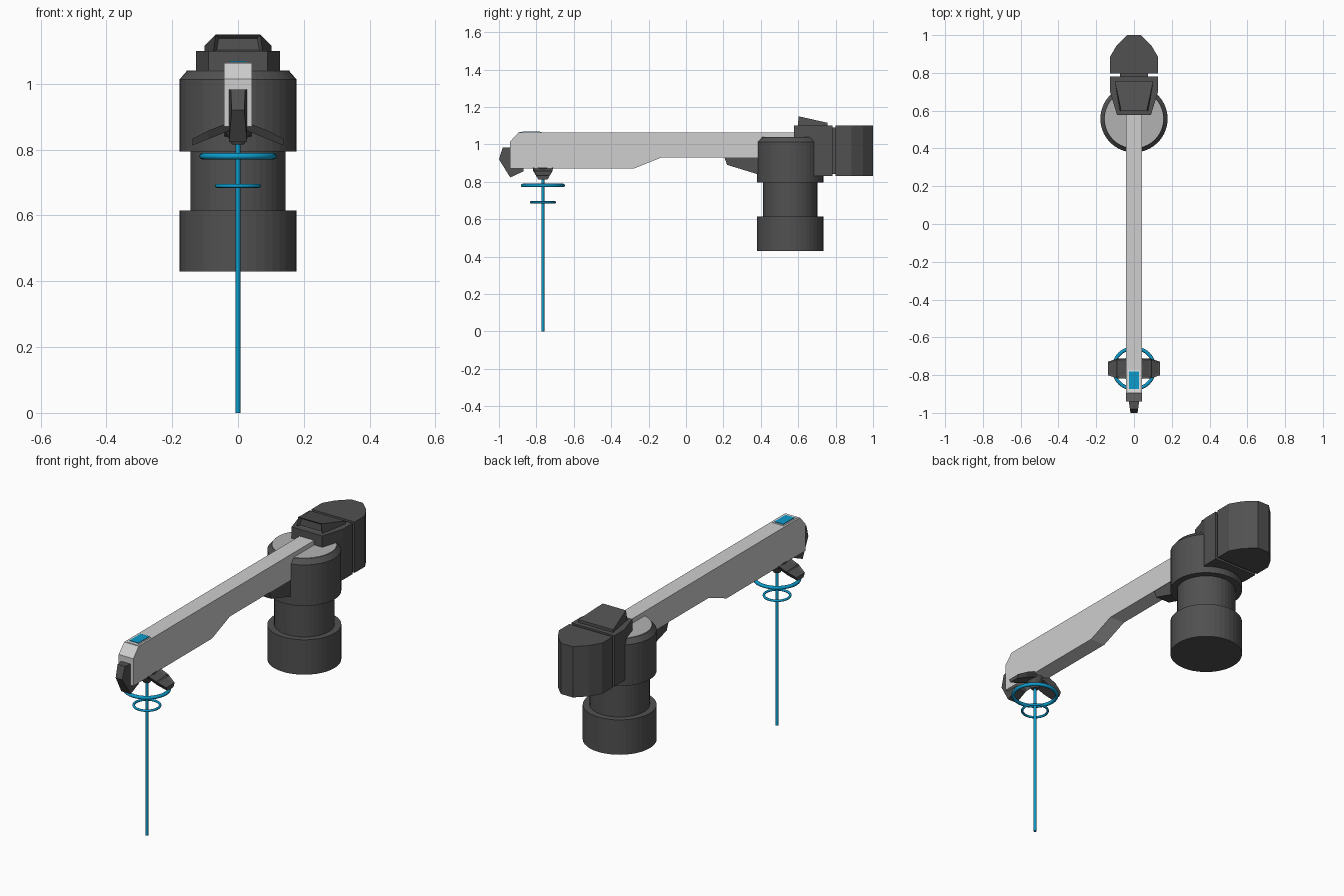
import bpy, bmesh, math

if "Cube" in bpy.data.objects:
    bpy.data.objects.remove(bpy.data.objects["Cube"])


def material(name, rgb):
    m = bpy.data.materials.new(name)
    m.diffuse_color = (*rgb, 1)
    m.use_nodes = True
    m.node_tree.nodes["Principled BSDF"].inputs["Base Color"].default_value = m.diffuse_color
    return m


DARK = material("dark grey", (0.082, 0.082, 0.082))
LIGHT = material("light grey", (0.62, 0.62, 0.62))
MID = material("mid grey", (0.45, 0.45, 0.45))
WHITE = material("off white", (0.78, 0.78, 0.78))
BLUE = material("blue", (0.004, 0.33, 0.6))


def loft(name, sections, mat, inset=None):
    """Join equal-length point loops into a closed solid.
    inset = (direction, thickness, depth) recesses faces looking that way."""
    bm = bmesh.new()
    loops = [[bm.verts.new(p) for p in s] for s in sections]
    n = len(loops[0])
    for a, b in zip(loops, loops[1:]):
        for i in range(n):
            j = (i + 1) % n
            bm.faces.new((a[i], a[j], b[j], b[i]))
    bm.faces.new(loops[0][::-1])
    bm.faces.new(loops[-1])
    bmesh.ops.recalc_face_normals(bm, faces=bm.faces)
    if inset:
        d, thick, depth = inset
        bm.normal_update()
        picked = [f for f in bm.faces
                  if sum(f.normal[k] * d[k] for k in range(3)) > 0.8]
        bmesh.ops.inset_individual(bm, faces=picked, thickness=thick, depth=depth)
    me = bpy.data.meshes.new(name)
    bm.to_mesh(me)
    bm.free()
    me.materials.append(mat)
    ob = bpy.data.objects.new(name, me)
    bpy.context.collection.objects.link(ob)
    return ob


def side_prism(name, pts, half, mat):
    """Extrude a (y, z) side profile across x."""
    return loft(name, [[(x, y, z) for y, z in pts] for x in (-half, half)], mat)


def plan_prism(name, half_pts, z0, z1, mat):
    """Extrude a plan given by its +x half, mirrored over x = 0."""
    pts = half_pts + [(-x, y) for x, y in reversed(half_pts)]
    return loft(name, [[(x, y, z) for x, y in pts] for z in (z0, z1)], mat)


def turned(name, y, rings, mat, n=32):
    """Turned solid about a vertical axis from (radius, z) rings."""
    return loft(name, [[(r * math.cos(2 * math.pi * i / n),
                         y + r * math.sin(2 * math.pi * i / n), z)
                        for i in range(n)] for r, z in rings], mat)


# Shoulder tower: wide foot, narrow waist, chamfered head with paler cap
TY = 0.557
turned("tower", TY, [(0.178, 0.43), (0.178, 0.615), (0.145, 0.615), (0.145, 0.795),
                     (0.178, 0.795), (0.178, 1.013), (0.157, 1.037)], DARK, 40)
turned("tower_cap", TY, [(0.156, 1.034), (0.156, 1.04)], MID, 40)

# Long arm and the bracket below it
side_prism("arm", [(-0.94, 0.87), (-0.94, 1.015), (-0.895, 1.064), (0.62, 1.064),
                   (0.62, 0.93), (-0.13, 0.93), (-0.28, 0.87)], 0.043, LIGHT)
side_prism("arm_bracket", [(0.205, 0.93), (0.22, 0.89), (0.40, 0.835), (0.42, 0.93)],
           0.041, DARK)

# Nose on the arm tip, narrowing forwards
nose = side_prism("nose", [(-0.935, 0.983), (-0.98, 0.983), (-1.0, 0.92), (-0.94, 0.823),
                           (-0.87, 0.855), (-0.87, 0.875), (-0.935, 0.875)], 1, DARK)
for v in nose.data.vertices:
    v.co.x *= 0.019 + 0.14 * min(v.co.y + 1.0, 0.065)

# Display on top of the arm tip
plan_prism("display_frame", [(0.033, -0.89), (0.033, -0.772)], 1.06, 1.066, WHITE)
plan_prism("display", [(0.026, -0.873), (0.026, -0.78)], 1.06, 1.069, BLUE)

# Motor housing behind the tower, neck and rounded rear block
plan_prism("housing", [(0.09, 0.578), (0.127, 0.70), (0.127, 0.782)], 0.83, 1.10, DARK)
plan_prism("neck", [(0.074, 0.77), (0.074, 0.81)], 0.84, 1.09, DARK)
plan_prism("rear_block", [(0.127, 0.798), (0.127, 0.885), (0.092, 0.945), (0.035, 1.0)],
           0.83, 1.10, DARK)

# Sloping hood on the housing with a slot in its front face
loft("hood", [[(-0.075, 0.598, 1.095), (0.075, 0.598, 1.095),
               (0.068, 0.602, 1.15), (-0.068, 0.602, 1.15)],
              [(-0.102, 0.757, 1.095), (0.102, 0.757, 1.095),
               (0.102, 0.757, 1.115), (-0.102, 0.757, 1.115)]],
     DARK, ((0, -1, 0), 0.014, -0.015))

# Tool holder: hub with two drooping wings
NY = -0.765
turned("tool_hub", NY, [(0.05, 0.875), (0.04, 0.855), (0.018, 0.815)], DARK, 12)


def wing_section(x, z_top, z_low, half):
    return [(x, NY - half, z_top), (x, NY + half, z_top),
            (x, NY + half * 0.7, z_low), (x, NY - half * 0.7, z_low)]


for side, label in ((1, "right"), (-1, "left")):
    loft("wing_" + label, [wing_section(side * 0.02, 0.885, 0.86, 0.054),
                           wing_section(side * 0.09, 0.858, 0.832, 0.052),
                           wing_section(side * 0.138, 0.833, 0.813, 0.036)],
         DARK, ((side * 0.4, 0, 0.91), 0.014, -0.005))

# Needle and its two guide rings
turned("needle", NY, [(0.0075, 0), (0.0075, 0.83)], BLUE, 12)
for label, z, outer, tube in (("large", 0.78, 0.118, 0.0095), ("small", 0.69, 0.07, 0.0062)):
    bpy.ops.mesh.primitive_torus_add(location=(0, NY, z), major_radius=outer - tube,
                                     minor_radius=tube, major_segments=32, minor_segments=8)
    ring = bpy.context.object
    ring.name = label + "_ring"
    ring.data.materials.append(BLUE)
    bpy.ops.object.shade_smooth_by_angle(angle=math.radians(50))
